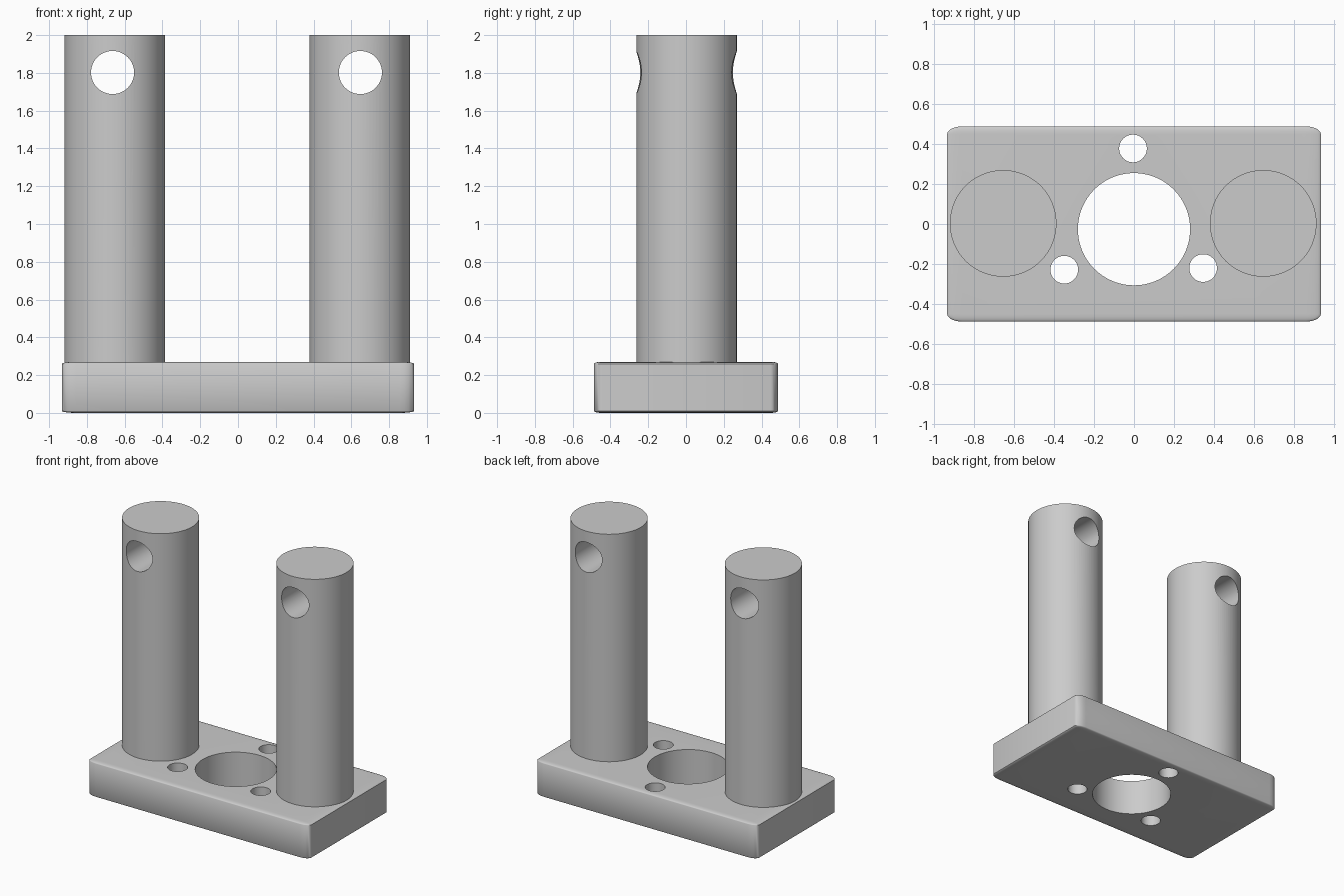
import bpy
import bmesh
from math import radians
from mathutils import Matrix

old = bpy.data.objects.get("Cube")
if old:
    bpy.data.objects.remove(old, do_unlink=True)

grey = bpy.data.materials.new("light grey")
grey.use_nodes = True
colour = (0.6, 0.6, 0.6, 1)
grey.diffuse_color = colour
grey.node_tree.nodes["Principled BSDF"].inputs["Base Color"].default_value = colour


def add_object(name, bm):
    mesh = bpy.data.meshes.new(name)
    bm.to_mesh(mesh)
    bm.free()
    mesh.materials.append(grey)
    obj = bpy.data.objects.new(name, mesh)
    bpy.context.collection.objects.link(obj)
    return obj


def cylinder(name, radius, depth, centre, along_y=False):
    bm = bmesh.new()
    turn = Matrix.Rotation(radians(90), 4, 'X') if along_y else Matrix()
    bmesh.ops.create_cone(bm, cap_ends=True, segments=96, radius1=radius,
                          radius2=radius, depth=depth,
                          matrix=Matrix.Translation(centre) @ turn)
    return add_object(name, bm)


def drill(obj, cutter):
    cutter.hide_render = True
    mod = obj.modifiers.new("drill", 'BOOLEAN')
    mod.operation = 'DIFFERENCE'
    mod.solver = 'EXACT'
    mod.object = cutter
    bpy.context.view_layer.objects.active = obj
    bpy.ops.object.modifier_apply(modifier=mod.name)
    bpy.data.objects.remove(cutter, do_unlink=True)


def smooth(obj):
    bpy.ops.object.select_all(action='DESELECT')
    obj.select_set(True)
    bpy.context.view_layer.objects.active = obj
    bpy.ops.object.shade_smooth_by_angle(angle=radians(35))


# Base plate: rounded cube stretched to size, so its rounding stretches too
thickness = 0.27
bm = bmesh.new()
bmesh.ops.create_cube(bm, size=2)
bmesh.ops.bevel(bm, geom=bm.edges[:], offset=0.08, offset_type='OFFSET',
                segments=5, profile=0.5, affect='EDGES')
bmesh.ops.scale(bm, vec=(0.933, 0.487, thickness / 2), verts=bm.verts)
bmesh.ops.translate(bm, vec=(0, 0, thickness / 2), verts=bm.verts)
base_plate = add_object("base_plate", bm)

# Central bore and three screw holes
for x, y, radius in ((0, -0.026, 0.28), (-0.005, 0.377, 0.069),
                     (-0.348, -0.228, 0.069), (0.345, -0.22, 0.069)):
    drill(base_plate, cylinder("hole_cutter", radius, 1, (x, y, thickness / 2)))
smooth(base_plate)

# Two posts, each cross-drilled near the top
bottom = 0.2
for name, x, hole_x in (("right_post", -0.653, -0.664), ("left_post", 0.645, 0.648)):
    post = cylinder(name, 0.266, 2 - bottom, (x, 0.003, 1 + bottom / 2))
    drill(post, cylinder("cross_hole_cutter", 0.114, 1, (hole_x, 0, 1.802), True))
    smooth(post)
